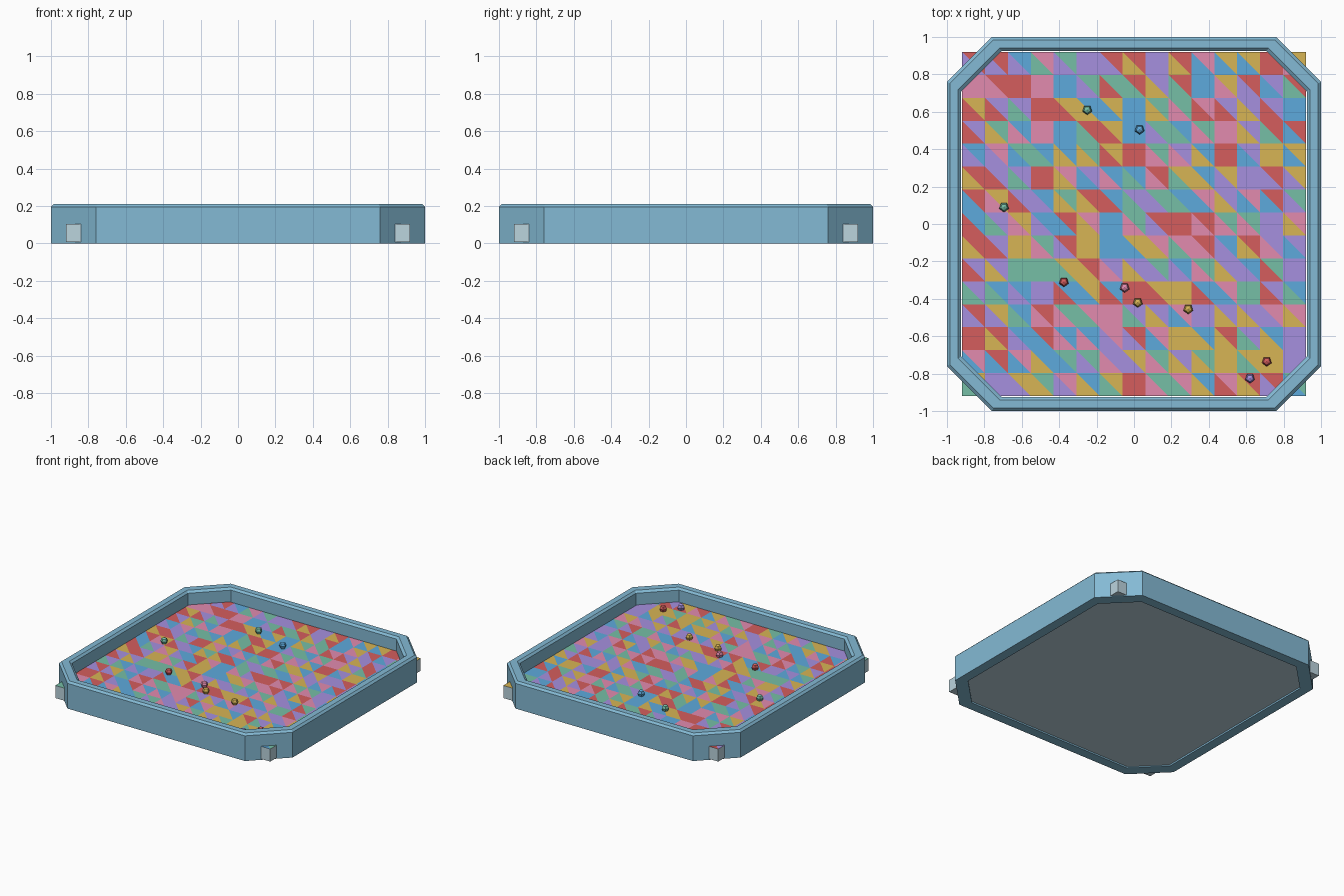
import bpy, bmesh, math, random

if "Cube" in bpy.data.objects:
    bpy.data.objects.remove(bpy.data.objects["Cube"])

random.seed(7)


def mat(name, rgb):
    m = bpy.data.materials.new(name)
    m.diffuse_color = (*rgb, 1)
    m.use_nodes = True
    m.node_tree.nodes["Principled BSDF"].inputs["Base Color"].default_value = m.diffuse_color
    return m


frame_blue = mat("frame_blue", (0.23, 0.49, 0.66))
pale_blue = mat("pale_blue", (0.50, 0.66, 0.73))
tile_mats = [mat(n, c) for n, c in [
    ("tile_red", (0.66, 0.11, 0.11)), ("tile_yellow", (0.68, 0.46, 0.09)),
    ("tile_green", (0.18, 0.52, 0.38)), ("tile_blue", (0.11, 0.40, 0.72)),
    ("tile_purple", (0.38, 0.28, 0.74)), ("tile_pink", (0.76, 0.26, 0.43))]]
RED, YELLOW, GREEN, BLUE, PURPLE, PINK = range(6)


def finish(name, bm, mats):
    bmesh.ops.recalc_face_normals(bm, faces=bm.faces)
    me = bpy.data.meshes.new(name)
    bm.to_mesh(me)
    bm.free()
    for m in mats:
        me.materials.append(m)
    ob = bpy.data.objects.new(name, me)
    bpy.context.collection.objects.link(ob)
    return ob


def octagon(a, c):
    """Chamfered square: half width a, chamfer starting at c."""
    return [(a, -c), (a, c), (c, a), (-c, a), (-a, c), (-a, -c), (-c, -a), (c, -a)]


# frame: octagonal loops bridged around a bevelled wall section
section = [(1.0, 0.76, 0.0), (1.0, 0.76, 0.195), (0.985, 0.752, 0.21),
           (0.94, 0.72, 0.21), (0.925, 0.708, 0.195), (0.925, 0.708, 0.0)]
bm = bmesh.new()
loops = [[bm.verts.new((x, y, z)) for x, y in octagon(a, c)] for a, c, z in section]
for k, lo in enumerate(loops):
    hi = loops[(k + 1) % len(loops)]
    for i in range(8):
        j = (i + 1) % 8
        bm.faces.new((lo[i], lo[j], hi[j], hi[i]))
finish("tray_frame", bm, [frame_blue])

# floor slab: square, its corners poke out through the chamfers; mosaic on top
N, H, Z0, Z1 = 15, 0.92, 0.008, 0.105
bm = bmesh.new()
grid = [[bm.verts.new((-H + 2 * H * i / N, -H + 2 * H * j / N, Z1))
         for j in range(N + 1)] for i in range(N + 1)]
for i in range(N):
    for j in range(N):
        a, b, c, d = grid[i][j], grid[i + 1][j], grid[i + 1][j + 1], grid[i][j + 1]
        for tri in ((a, b, d), (b, c, d)):
            bm.faces.new(tri).material_index = random.randrange(6)
rim = [e for e in bm.edges if e.is_boundary]
new = bmesh.ops.extrude_edge_only(bm, edges=rim)["geom"]
for g in new:
    if isinstance(g, bmesh.types.BMVert):
        g.co.z = Z0
    elif isinstance(g, bmesh.types.BMFace):
        g.material_index = 6
bottom = [e for e in bm.edges if e.is_boundary]
for f in bmesh.ops.contextual_create(bm, geom=bottom)["faces"]:
    f.material_index = 6
finish("mosaic_floor", bm, tile_mats + [pale_blue])

# pebbles: five-sided low-poly balls resting on the mosaic
pebbles = [(-0.25, 0.61, GREEN), (0.03, 0.505, BLUE), (-0.695, 0.09, GREEN),
           (-0.375, -0.31, RED), (-0.05, -0.34, PINK), (0.02, -0.42, YELLOW),
           (0.29, -0.455, YELLOW), (0.71, -0.735, RED), (0.62, -0.825, PURPLE)]
for n, (x, y, col) in enumerate(pebbles):
    bm = bmesh.new()
    bmesh.ops.create_uvsphere(bm, u_segments=5, v_segments=4, radius=0.027)
    ob = finish(f"pebble_{n + 1}", bm, [tile_mats[col]])
    ob.location = (x, y, Z1 + 0.02)
    ob.rotation_euler.z = math.radians(36)
